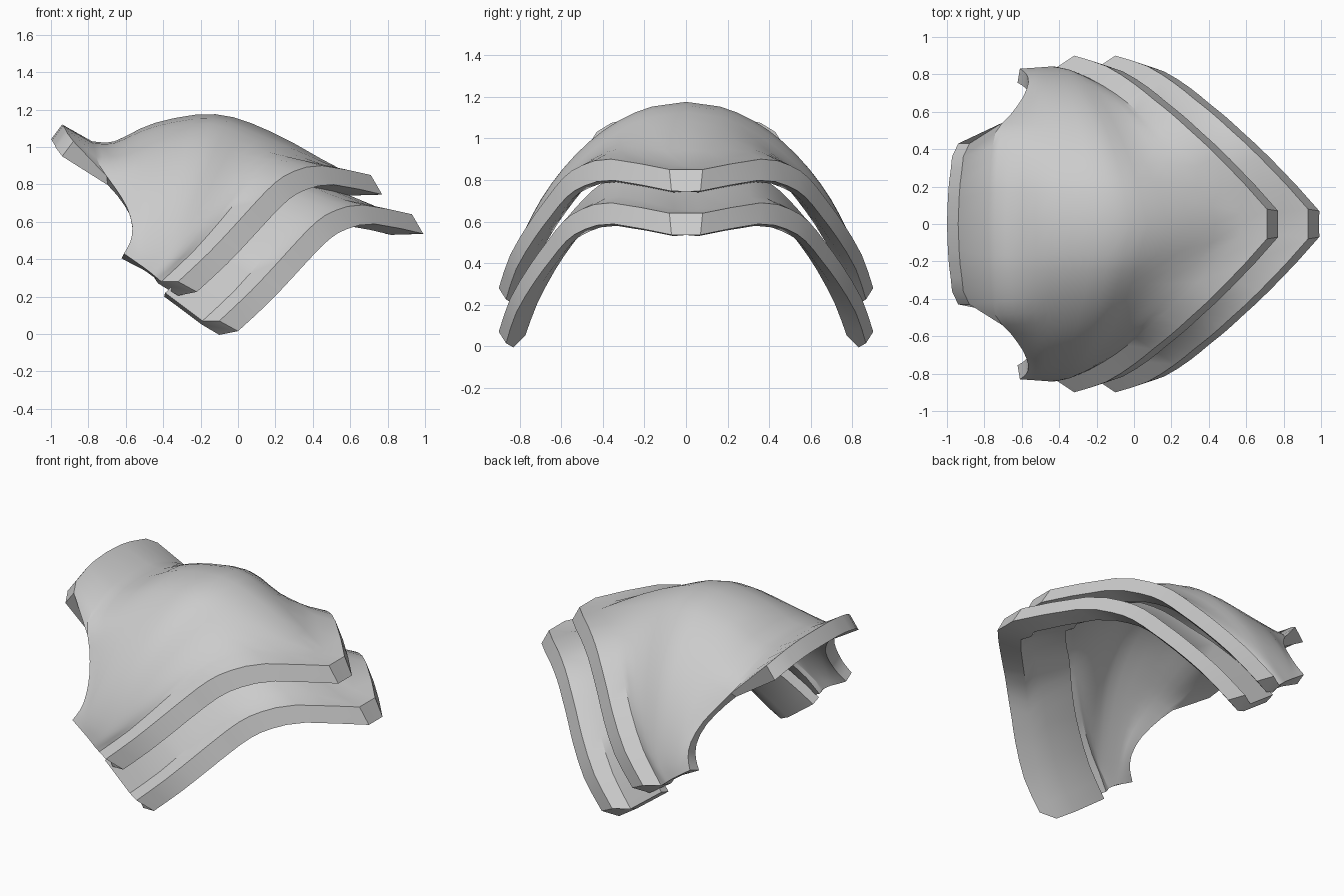
import bpy, bmesh, math
from mathutils import Vector as V

if "Cube" in bpy.data.objects:
    bpy.data.objects.remove(bpy.data.objects["Cube"])

steel = bpy.data.materials.new("plain grey")
steel.diffuse_color = (0.6, 0.6, 0.6, 1)
steel.use_nodes = True
steel.node_tree.nodes["Principled BSDF"].inputs["Base Color"].default_value = steel.diffuse_color
N = 8  # guide steps from the centre line to the lower edge


def row(*pts):
    return [V(p) for p in pts]


def cubic(p0, p1, p2, p3, t):
    return 0.5 * (2 * p1 + (p2 - p0) * t + (2 * p0 - 5 * p1 + 4 * p2 - p3) * t * t
                  + (3 * p1 - p0 - 3 * p2 + p3) * t ** 3)


def refine(r):
    """Halve the spacing of a row, keeping the flat facet at the centre."""
    out = [r[0]]
    for j in range(1, N):
        after = r[j + 2] if j + 2 <= N else r[N] * 2 - r[N - 1]
        out += [r[j], cubic(r[j - 1], r[j], r[j + 1], after, 0.5)]
    return out + [r[N]]


def arc(centre, end, q, bow):
    """Dome cross-section from the centre line down to the lower edge."""
    out = []
    for j in range(N + 1):
        a = j / N * math.pi / 2
        out.append(V((centre[0] + (end[0] - centre[0]) * (j / N) ** bow,
                      end[1] * math.sin(a),
                      end[2] + (centre[1] - end[2]) * max(math.cos(a), 0) ** q)))
    return out


def spline(rows, steps):
    """Smooth rows running lengthwise through the guide rows."""
    out = []
    for i in range(len(rows) - 1):
        for s in range(steps):
            new = []
            for j in range(len(rows[0])):
                p1, p2 = rows[i][j], rows[i + 1][j]
                p0 = rows[i - 1][j] if i else p1 * 2 - p2
                p3 = rows[i + 2][j] if i + 2 < len(rows) else p2 * 2 - p1
                new.append(cubic(p0, p1, p2, p3, s / steps))
            out.append(new)
    return out + [rows[-1]]


def inset(rows, depth):
    """Inner copy of the sheet, pushed in along its normals."""
    out = []
    last = len(rows[0]) - 1
    for i in range(len(rows)):
        new = []
        for j in range(last + 1):
            di = rows[min(i + 1, len(rows) - 1)][j] - rows[max(i - 1, 0)][j]
            dj = rows[i][min(j + 1, last)] - rows[i][max(j - 1, 0)]
            if j == 0:
                dj = V((0, 1, 0))
            n = di.cross(dj).normalized()
            if j == 0:
                n.y = 0
            p = rows[i][j] - n * depth
            p.y = max(p.y, 0)
            new.append(p)
        out.append(new)
    return out


def plate(name, outer, inner, rim):
    """Closed thick plate: outer sheet, rim band, inner sheet, end caps."""
    loop = outer + rim + inner[::-1]
    bm = bmesh.new()
    grid = []
    for r in loop:
        full = [V((p.x, -p.y, p.z)) for p in r[:0:-1]] + r
        grid.append([bm.verts.new(p) for p in full])
    L = len(grid)
    ends = len(grid[0]) - 1
    for i in range(L):
        a, b = grid[i], grid[(i + 1) % L]
        for j in range(ends):
            bm.faces.new((a[j], a[j + 1], b[j + 1], b[j]))
    k = len(outer)
    for e in (0, ends):
        for i in range(k - 1):
            bm.faces.new((grid[i][e], grid[i + 1][e], grid[L - 2 - i][e], grid[L - 1 - i][e]))
        bm.faces.new([grid[i][e] for i in range(k - 1, L - k + 1)])
    bmesh.ops.remove_doubles(bm, verts=bm.verts, dist=0.0005)
    bmesh.ops.dissolve_degenerate(bm, edges=bm.edges, dist=0.0001)
    bmesh.ops.recalc_face_normals(bm, faces=bm.faces)
    me = bpy.data.meshes.new(name)
    bm.to_mesh(me)
    bm.free()
    me.materials.append(steel)
    ob = bpy.data.objects.new(name, me)
    bpy.context.collection.objects.link(ob)
    bpy.ops.object.select_all(action='DESELECT')
    ob.select_set(True)
    bpy.context.view_layer.objects.active = ob
    bpy.ops.object.shade_smooth_by_angle(angle=math.radians(35))


def moved(r, d0, d1, power=1):
    """Row offset by d0 at the centre, changing to d1 at the lower end."""
    out = [p + V(d0).lerp(V(d1), (j / N) ** power) for j, p in enumerate(r)]
    for p in out:
        p.y = max(p.y, 0)
    out[0].y = 0
    return out


# neck opening edge, flare base and rim edge, each from centre to lower end
neck = row((-.78, 0, 1.03), (-.775, .17, 1.02), (-.765, .33, .98), (-.74, .49, .90),
           (-.66, .585, .785), (-.595, .675, .68), (-.565, .755, .575), (-.575, .80, .495), (-.61, .83, .43))
flare = row((.57, 0, .865), (.57, .06, .87), (.34, .31, .93), (.20, .44, .90), (.10, .53, .83),
            (.01, .61, .73), (-.09, .69, .61), (-.24, .78, .44), (-.41, .84, .28))
edge = row((.71, 0, .85), (.71, .08, .85), (.45, .36, .90), (.30, .50, .87), (.20, .59, .81),
           (.10, .67, .71), (0, .75, .60), (-.15, .845, .44), (-.32, .90, .28))
lip = moved(edge, (.06, -.01, -.105), (.10, -.035, -.055), 2)
under = moved(lip, (-.20, 0, 0), (-.10, -.035, -.02), .6)

# upper dome plate with the flared collar
crest = arc((-.44, 1.13), (-.51, .837, .36), 1.4, 1.5)
throat = [p.lerp(q, .35) for p, q in zip(neck, crest)]
for j in range(4):
    throat[j].z -= (.035, .03, .02, .005)[j]
guides = [neck, throat, crest,
          arc((-.12, 1.175), (-.47, .84, .33), 1.4, 1.5),
          arc((.18, 1.08), (-.44, .842, .305), 1.4, 1.2),
          flare]
dome = spline([refine(g) for g in guides], 3)
dome_in = inset(dome, .08)
collar = row((-.94, 0, 1.12), (-.935, .14, 1.115), (-.92, .29, 1.09), (-.88, .43, 1.03)) + neck[4:]
collar = refine(collar)[:6] + [p.copy() for p in dome[0][6:]]
collar_in = [p + V((-.06, 0, -.08)) for p in collar[:6]] + [p.copy() for p in dome_in[0][6:]]
plate("upper_shoulder_plate", [collar] + dome, [collar_in] + dome_in,
      [refine(edge), refine(lip), refine(under)])

# lower plate, tucked under the rim of the upper one
shift = (.22, 0, -.21)
low_flare, low_edge, low_lip, low_under = [moved(r, shift, shift) for r in (flare, edge, lip, under)]
low_back = moved(low_flare, (-.30, 0, .12), (-.20, -.03, .15))
for j, p in enumerate(low_back):
    dip = math.sin(math.pi * j / N) ** 2
    p += V((.05, -.02, -.05)) * dip
    p.y = max(p.y, 0)
low = [refine(low_back), refine(low_flare)]
plate("lower_shoulder_plate", low, inset(low, .07),
      [refine(low_edge), refine(low_lip), refine(low_under)])
